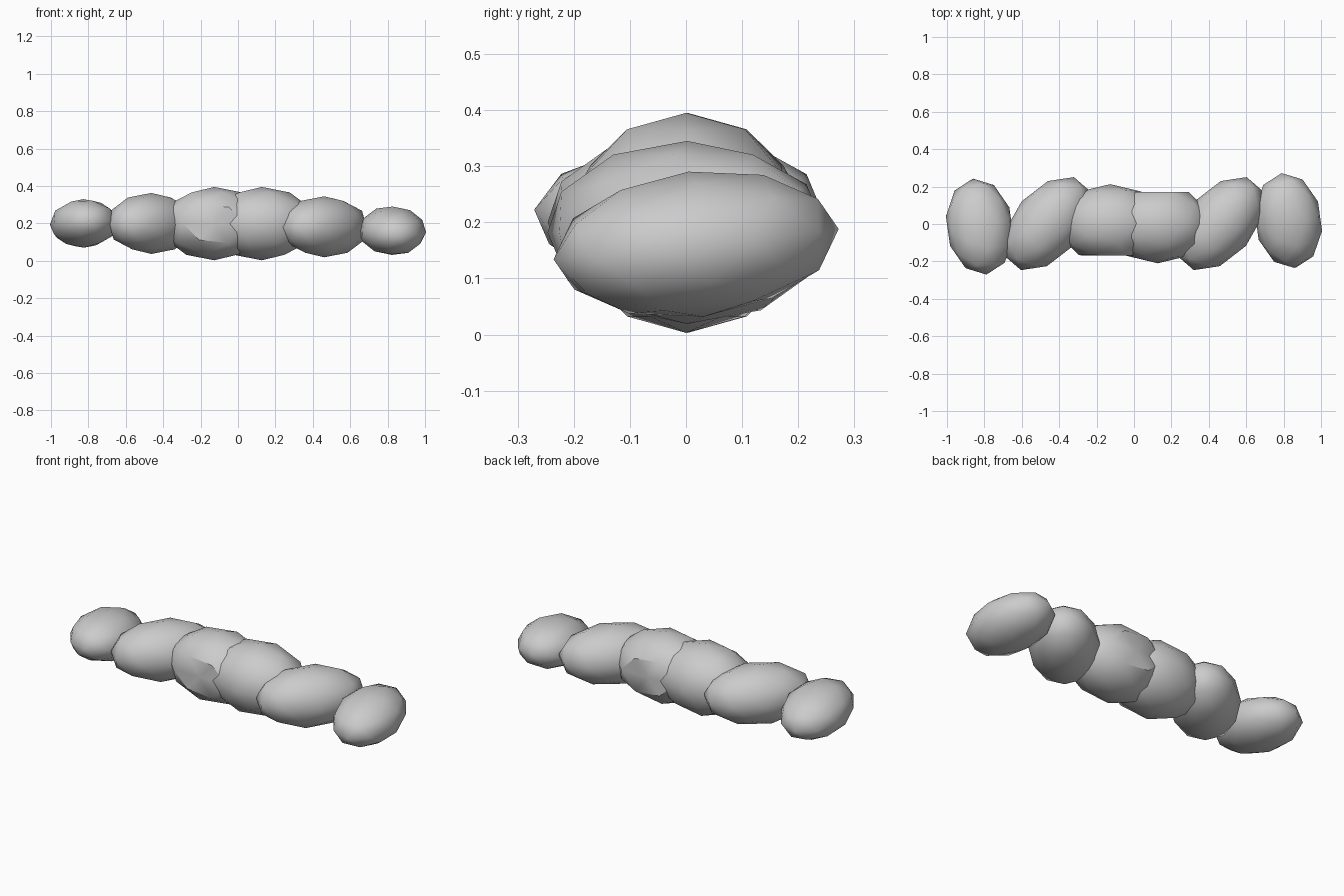
import bpy
from math import radians

if "Cube" in bpy.data.objects:
    bpy.data.objects.remove(bpy.data.objects["Cube"])


def lobe(name, loc, radii, turn, tilt=0, flat=0):
    # one low-poly dough lobe, turned in plan and tilted about the long axis of the loaf
    bpy.ops.mesh.primitive_ico_sphere_add(subdivisions=2, radius=1, location=loc)
    ob = bpy.context.object
    ob.name = name
    # press one side flat where the lobe was pulled straight (flat = -1 front, 1 back)
    for v in ob.data.vertices:
        if flat and v.co.y * flat > 0.82:
            v.co.y = 0.82 * flat
    ob.scale = radii
    ob.rotation_euler = (radians(tilt), 0, radians(turn))
    bpy.ops.object.transform_apply(location=False, rotation=True, scale=True)
    bpy.ops.object.shade_smooth_by_angle(angle=radians(35))
    return ob


# end lobes
lobe("left_end_lobe", (-0.825, -0.014, 0.2), (0.18, 0.26, 0.13), 8, -5)
lobe("right_end_lobe", (0.825, 0.018, 0.161), (0.18, 0.258, 0.13), 8, 6)

# slanted lobes
lobe("left_slanted_lobe", (-0.463, 0.002, 0.2), (0.295, 0.182, 0.163), 49)
lobe("right_slanted_lobe", (0.461, 0.002, 0.182), (0.295, 0.182, 0.163), 49)

# middle lobes
lobe("left_middle_lobe", (-0.127, 0.003, 0.199), (0.285, 0.21, 0.196), 0, flat=-1)
lobe("right_middle_lobe", (0.127, 0, 0.199), (0.285, 0.21, 0.196), 0, flat=1)
